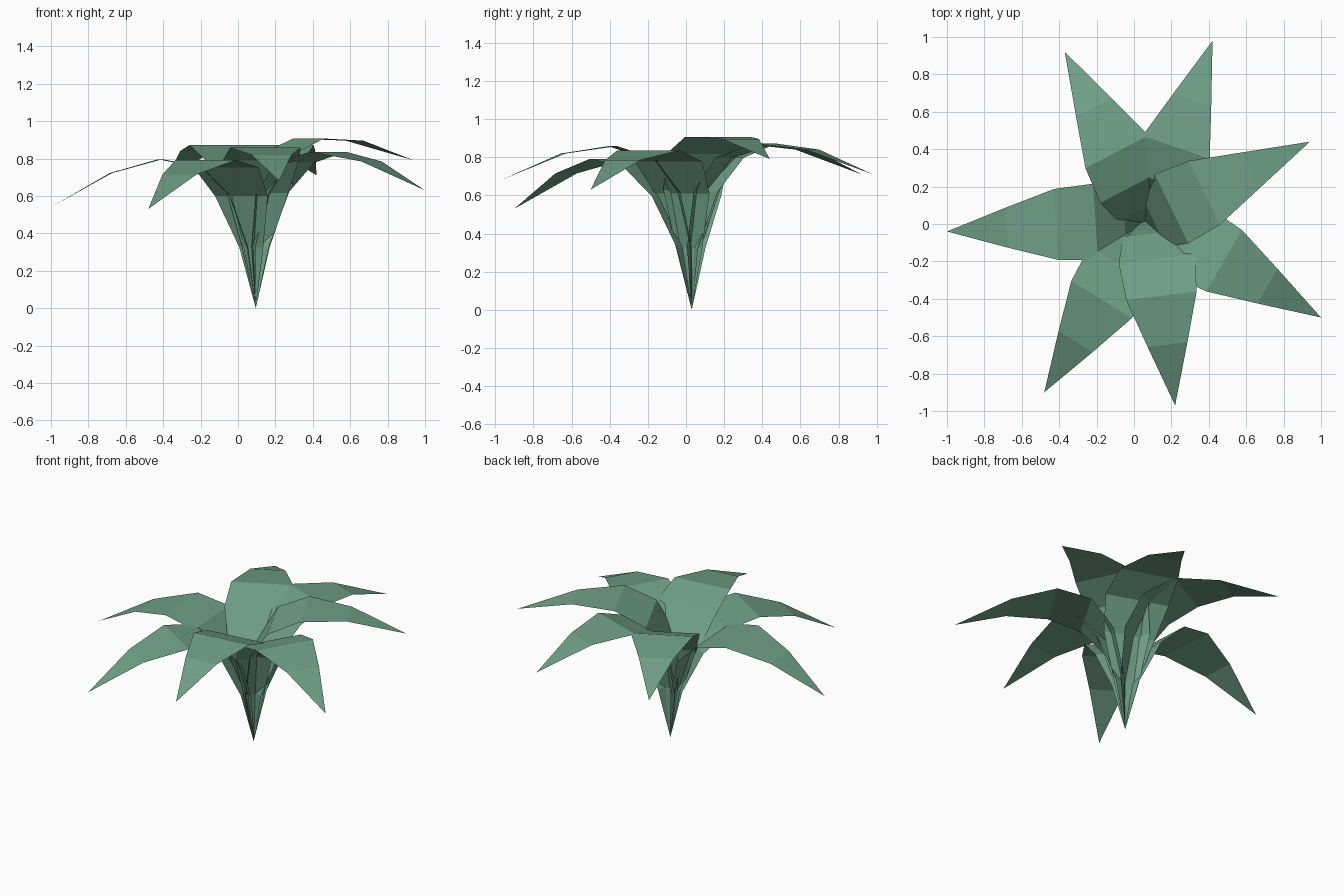
import bpy, math
from mathutils import Vector

if "Cube" in bpy.data.objects:
    bpy.data.objects.remove(bpy.data.objects["Cube"])

green = bpy.data.materials.new("leaf green")
green.diffuse_color = (0.16, 0.35, 0.245, 1)
green.use_nodes = True
green.node_tree.nodes["Principled BSDF"].inputs["Base Color"].default_value = green.diffuse_color

ROOT = Vector((0.095, 0.03, 0))
# height of the arch above the straight droop, and half width, at each row
RISE = (0, 0.31, 0.54, 0.62, 0.556, 0.347, 0)
HALF = (0, 0.075, 0.165, 0.205, 0.19, 0.107, 0)

# tip x, y, z and how far the arch leans outward
LEAVES = [
    (-1.00, -0.04, 0.54, 0.05),
    (-0.37, 0.92, 0.71, -0.10),
    (0.42, 0.98, 0.71, -0.10),
    (0.94, 0.44, 0.79, -0.25),
    (1.00, -0.50, 0.63, -0.04),
    (0.22, -0.97, 0.68, -0.07),
    (-0.48, -0.90, 0.53, 0.05),
]


def leaf(name, x, y, z, lean):
    """Arching blade: pointed at the root and the tip, flat across."""
    out = Vector((x, y, 0)) - ROOT
    side = Vector((-out.y, out.x, 0)).normalized()
    n = len(RISE) - 1
    verts = [ROOT]
    for i in range(1, n):
        t = i / n
        c = ROOT + out * (t * t + 2 * t * (1 - t) * lean)
        c.z = RISE[i] + z * t * t
        verts += [c - side * HALF[i], c + side * HALF[i]]
    verts.append(Vector((x, y, z)))
    last = len(verts) - 1
    faces = [(0, 1, 2)]
    faces += [(k, k + 2, k + 3, k + 1) for k in range(1, last - 2, 2)]
    faces.append((last - 2, last, last - 1))
    mesh = bpy.data.meshes.new(name)
    mesh.from_pydata(verts, [], faces)
    mesh.materials.append(green)
    obj = bpy.data.objects.new(name, mesh)
    bpy.context.collection.objects.link(obj)


# ring of seven leaves from one root
for i, data in enumerate(LEAVES):
    leaf(f"leaf_{i + 1}", *data)
